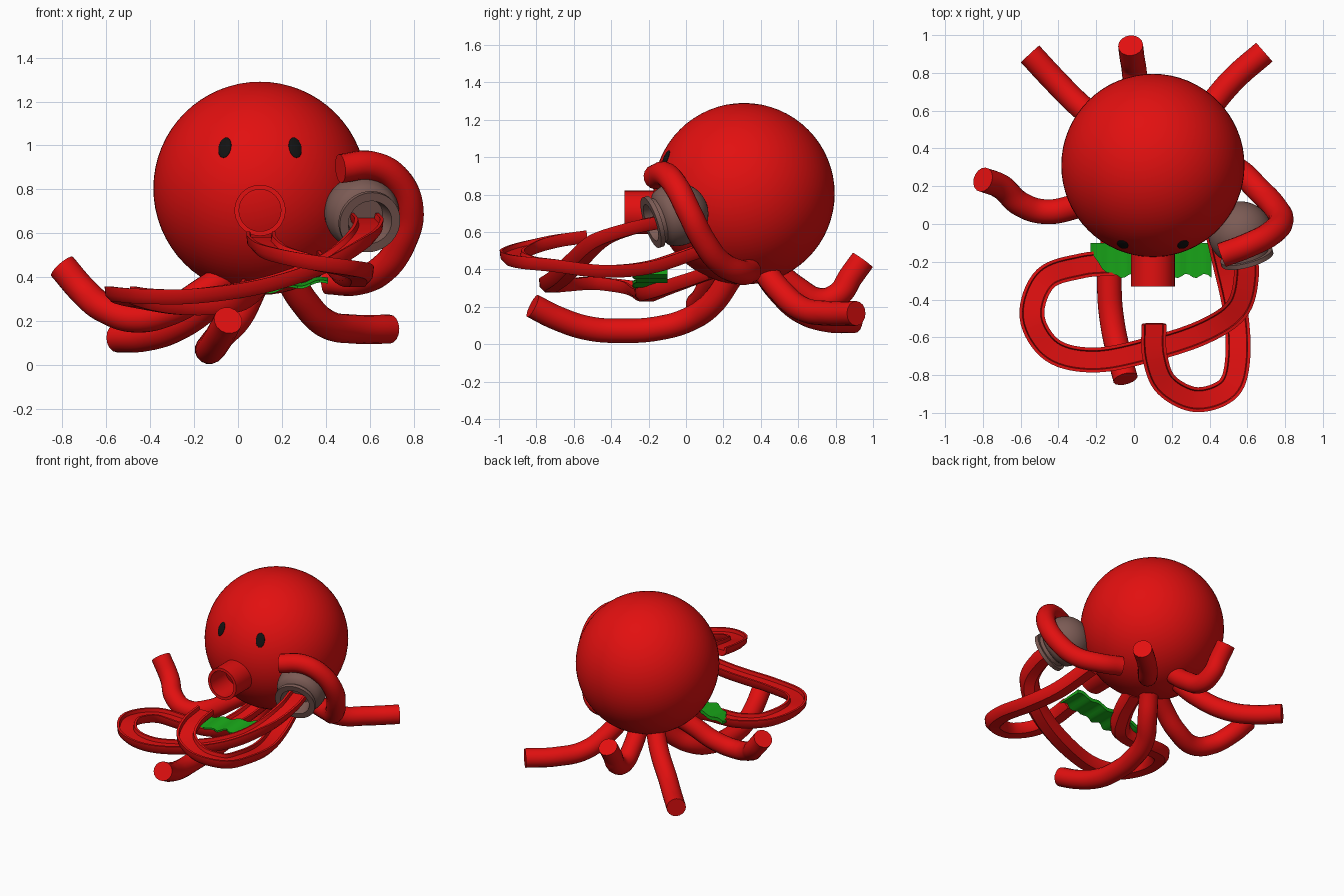
import bpy, bmesh, math
from mathutils import Vector

if "Cube" in bpy.data.objects:
    bpy.data.objects.remove(bpy.data.objects["Cube"], do_unlink=True)


def material(name, rgb):
    m = bpy.data.materials.new(name)
    m.use_nodes = True
    m.diffuse_color = (*rgb, 1)
    m.node_tree.nodes["Principled BSDF"].inputs["Base Color"].default_value = (*rgb, 1)
    return m


RED = material("red", (0.76, 0.005, 0.005))
BROWN = material("grey_brown", (0.2, 0.105, 0.09))
GREEN = material("leaf_green", (0.01, 0.4, 0.01))
BLACK = material("black", (0.006, 0.006, 0.006))
BODY = Vector((0.1, 0.31, 0.805))
R = 0.485


def finish(obj, name, mat, angle=40):
    obj.name = name
    obj.data.materials.clear()
    obj.data.materials.append(mat)
    bpy.ops.object.select_all(action='DESELECT')
    obj.select_set(True)
    bpy.context.view_layer.objects.active = obj
    bpy.ops.object.shade_smooth_by_angle(angle=math.radians(angle))
    return obj


def from_bmesh(bm, name, mat):
    bmesh.ops.recalc_face_normals(bm, faces=bm.faces)
    mesh = bpy.data.meshes.new(name)
    bm.to_mesh(mesh)
    bm.free()
    obj = bpy.data.objects.new(name, mesh)
    bpy.context.collection.objects.link(obj)
    return finish(obj, name, mat)


def tube(name, points, radius=0.066):
    """Round tentacle along a smooth path, with capped ends."""
    cu = bpy.data.curves.new(name, 'CURVE')
    cu.dimensions = '3D'
    cu.bevel_depth = radius
    cu.bevel_resolution = 6
    cu.use_fill_caps = True
    sp = cu.splines.new('BEZIER')
    sp.resolution_u = 8
    sp.bezier_points.add(len(points) - 1)
    for bp, p in zip(sp.bezier_points, points):
        bp.co = p
        bp.handle_left_type = bp.handle_right_type = 'AUTO'
    obj = bpy.data.objects.new(name, cu)
    bpy.context.collection.objects.link(obj)
    bpy.ops.object.select_all(action='DESELECT')
    obj.select_set(True)
    bpy.context.view_layer.objects.active = obj
    bpy.ops.object.convert(target='MESH')
    return finish(bpy.context.view_layer.objects.active, name, RED)


def smooth_path(points, steps=8):
    """Sample a Catmull-Rom spline through the points."""
    p = [Vector(q) for q in points]
    p = [2 * p[0] - p[1]] + p + [2 * p[-1] - p[-2]]
    out = []
    for a, b, c, d in zip(p, p[1:], p[2:], p[3:]):
        for i in range(steps):
            t = i / steps
            out.append(0.5 * (2 * b + (c - a) * t + (2 * a - 5 * b + 4 * c - d) * t * t
                              + (3 * b - a - 3 * c + d) * t ** 3))
    return out + [p[-2]]


def slide(name, points):
    """Flat grooved channel swept along a path and kept level."""
    half = [(0.045, 0.0), (0.05, 0.024), (0.066, 0.024), (0.062, -0.016), (0.036, -0.044)]
    section = half + [(-u, v) for u, v in reversed(half)]
    path = smooth_path(points)
    bm = bmesh.new()
    rings = []
    for i, p in enumerate(path):
        t = (path[min(i + 1, len(path) - 1)] - path[max(i - 1, 0)]).normalized()
        side = t.cross(Vector((0, 0, 1))).normalized()
        up = side.cross(t)
        rings.append([bm.verts.new(p + side * u + up * v) for u, v in section])
    n = len(section)
    for a, b in zip(rings, rings[1:]):
        for k in range(n):
            bm.faces.new((a[k], a[(k + 1) % n], b[(k + 1) % n], b[k]))
    bm.faces.new(rings[0])
    bm.faces.new(rings[-1])
    return from_bmesh(bm, name, RED)


def lathe(name, profile, loc, axis, mat, segments=40):
    """Spin a (radius, height) profile and aim it along an axis."""
    bm = bmesh.new()
    vs = [bm.verts.new((r, 0, h)) for r, h in profile]
    es = [bm.edges.new(pair) for pair in zip(vs, vs[1:])]
    bmesh.ops.spin(bm, geom=vs + es, cent=(0, 0, 0), axis=(0, 0, 1),
                   angle=math.tau, steps=segments, use_duplicate=False)
    bmesh.ops.remove_doubles(bm, verts=bm.verts, dist=0.0005)
    obj = from_bmesh(bm, name, mat)
    obj.rotation_euler = Vector(axis).to_track_quat('Z', 'Y').to_euler()
    obj.location = loc
    return obj


# Round head
bpy.ops.mesh.primitive_uv_sphere_add(segments=64, ring_count=32, radius=R, location=BODY)
finish(bpy.context.object, "head", RED)

# Eyes: thin oval plates lying on the head
for side, dx in (("right", -0.16), ("left", 0.16)):
    dz = 0.185
    normal = Vector((dx, -math.sqrt(R * R - dx * dx - dz * dz), dz))
    bpy.ops.mesh.primitive_uv_sphere_add(segments=24, ring_count=12, location=BODY + normal)
    eye = bpy.context.object
    eye.scale = (0.031, 0.05, 0.009)
    eye.rotation_euler = normal.to_track_quat('Z', 'Y').to_euler()
    finish(eye, side + "_eye", BLACK)

# Mouth spout
lathe("mouth_spout", [(0.116, -0.2), (0.116, 0.1), (0.095, 0.1), (0.095, -0.2)],
      (0.1, -0.23, 0.705), (0, -1, 0), RED)

# Pot held by the curled tentacle: domed back, flared collar, open front
dome = [(0.17 * math.sin(a), -0.17 * math.cos(a))
        for a in (math.radians(d) for d in range(0, 121, 8))]
collar = [(0.12, 0.1), (0.12, 0.125), (0.142, 0.125), (0.142, 0.15),
          (0.102, 0.15), (0.085, 0.05), (0, 0.05)]
lathe("pot", dome + collar, (0.563, -0.05, 0.695), (0.25, -0.92, -0.3), BROWN)

# Tentacles
tube("curled_tentacle", [(0.4, 0.34, 0.39), (0.54, 0.29, 0.385), (0.66, 0.18, 0.44),
                         (0.745, 0.09, 0.56), (0.778, 0.015, 0.71), (0.725, -0.05, 0.84),
                         (0.61, -0.11, 0.908), (0.465, -0.165, 0.895)])
tube("back_left_tentacle", [(0.22, 0.4, 0.42), (0.3, 0.5, 0.29), (0.4, 0.62, 0.19),
                            (0.53, 0.77, 0.165), (0.69, 0.91, 0.165)])
tube("back_right_tentacle", [(-0.02, 0.4, 0.42), (-0.13, 0.5, 0.28), (-0.29, 0.63, 0.17),
                             (-0.42, 0.76, 0.13), (-0.55, 0.9, 0.125)])
tube("back_tentacle", [(0.06, 0.45, 0.42), (0.03, 0.59, 0.3), (0.01, 0.72, 0.235),
                       (0, 0.82, 0.27), (-0.01, 0.88, 0.36), (-0.018, 0.945, 0.45)])
tube("right_tentacle", [(-0.03, 0.2, 0.42), (-0.15, 0.14, 0.34), (-0.3, 0.095, 0.25),
                        (-0.47, 0.065, 0.215), (-0.6, 0.105, 0.255), (-0.7, 0.195, 0.335),
                        (-0.8, 0.235, 0.45)])
tube("front_tentacle", [(0.07, 0.24, 0.36), (0, 0.14, 0.22), (-0.08, 0.02, 0.135),
                        (-0.12, -0.15, 0.085), (-0.13, -0.35, 0.072), (-0.115, -0.52, 0.085),
                        (-0.08, -0.69, 0.14), (-0.045, -0.82, 0.205)])

# Grooved slide tentacles
slide("upper_slide", [(0.105, -0.53, 0.585), (0.11, -0.7, 0.56), (0.17, -0.85, 0.52),
                      (0.33, -0.93, 0.48), (0.5, -0.87, 0.45), (0.55, -0.7, 0.43),
                      (0.535, -0.45, 0.4), (0.48, -0.2, 0.42), (0.42, 0.05, 0.5)])
slide("lower_slide", [(0.575, -0.1, 0.67), (0.595, -0.27, 0.635), (0.545, -0.45, 0.57),
                      (0.37, -0.57, 0.46), (0.1, -0.66, 0.37), (-0.2, -0.72, 0.325),
                      (-0.43, -0.67, 0.325), (-0.54, -0.49, 0.335), (-0.47, -0.29, 0.31),
                      (-0.27, -0.22, 0.275), (-0.05, -0.19, 0.28), (0.05, -0.05, 0.33),
                      (0.1, 0.12, 0.39)])

# Leaf mat: sloping plate with a ragged front edge
bm = bmesh.new()
columns = []
for i in range(33):
    x = -0.23 + 0.64 * i / 32
    front = -0.15 - 0.125 * min(1, i / 6) ** 0.7 + 0.012 * math.sin(i * 1.3)
    z = 0.322 + 0.16 * x + 0.008 * math.sin(i * 0.9)
    columns.append([bm.verts.new((x, y, z + h)) for y, h in
                    ((front, 0), (-0.1, 0.015), (-0.1, -0.01), (front, -0.012))])
for a, b in zip(columns, columns[1:]):
    for k in range(4):
        bm.faces.new((a[k], a[(k + 1) % 4], b[(k + 1) % 4], b[k]))
bm.faces.new(columns[0])
bm.faces.new(columns[-1])
from_bmesh(bm, "leaf_mat", GREEN)
